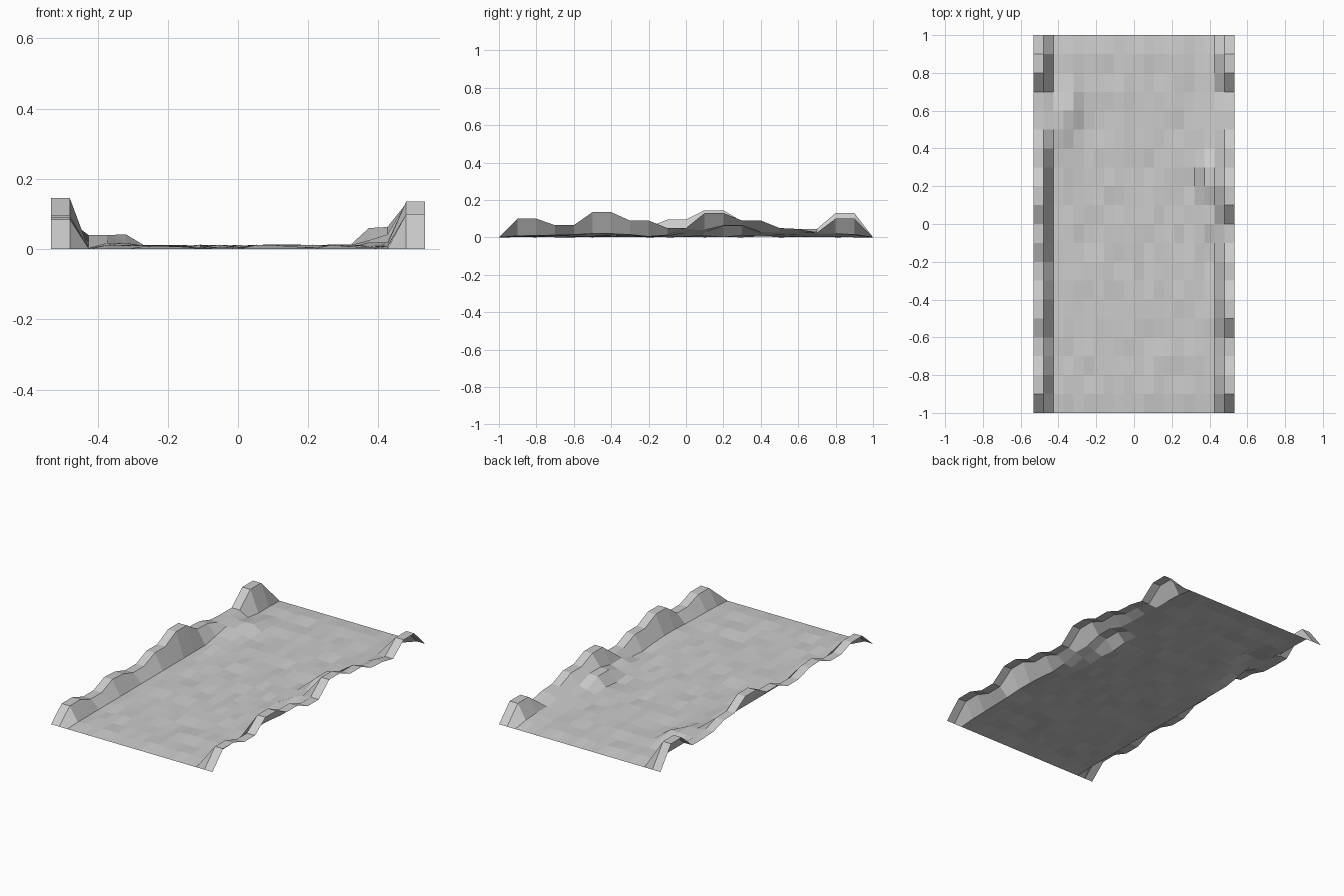
import bpy, bmesh, random

random.seed(4)
N = 20
W, L = 1.064, 2.0

# Bank heights from front (y=-1) to back (y=1)
left_bank = [0, .085, .085, .05, .05, .09, .085, .055, .055, .095, .095,
             .145, .145, .085, .08, .05, .045, .045, .13, .13, 0]
right_bank = [0, .10, .10, .065, .065, .135, .135, .09, .09, .05, .05,
              .13, .13, .09, .09, .05, .045, .025, .10, .10, 0]
# Foot of the right bank
right_foot = [0, .008, .01, .012, .015, .02, .02, .015, .005, .012, .042,
              .04, .063, .063, .03, .025, .022, .02, .02, .015, 0]
# Mounds beside the left bank: (column, row) -> height
mounds = {(2, 14): .02, (2, 15): .04, (2, 16): .04, (2, 17): .015,
          (3, 13): .018, (3, 14): .025, (3, 15): .04, (3, 16): .04, (3, 17): .02,
          (4, 13): .018, (4, 14): .012, (4, 15): .018, (4, 16): .042, (4, 17): .03}


def height(i, j):
    bump = random.uniform(0, .013)
    if j in (0, N):
        return 0
    if i <= 1:
        return left_bank[j]
    if i >= N - 1:
        return right_bank[j]
    if (i, j) in mounds:
        return mounds[i, j]
    if i == 2:
        return .003
    if i == N - 2:
        return right_foot[j]
    if i == N - 3:
        return right_foot[j] * (.95 if j in (5, 12, 13) else .6)
    return bump


# Rough road surface as a single open sheet
bm = bmesh.new()
grid = [[bm.verts.new((W * (i / N - .5), L * (j / N - .5), height(i, j)))
         for i in range(N + 1)] for j in range(N + 1)]
for j in range(N):
    for i in range(N):
        bm.faces.new((grid[j][i], grid[j][i + 1], grid[j + 1][i + 1], grid[j + 1][i]))
mesh = bpy.data.meshes.new("dirt_path")
bm.to_mesh(mesh)
bm.free()
path = bpy.data.objects.new("dirt_path", mesh)
bpy.context.collection.objects.link(path)
